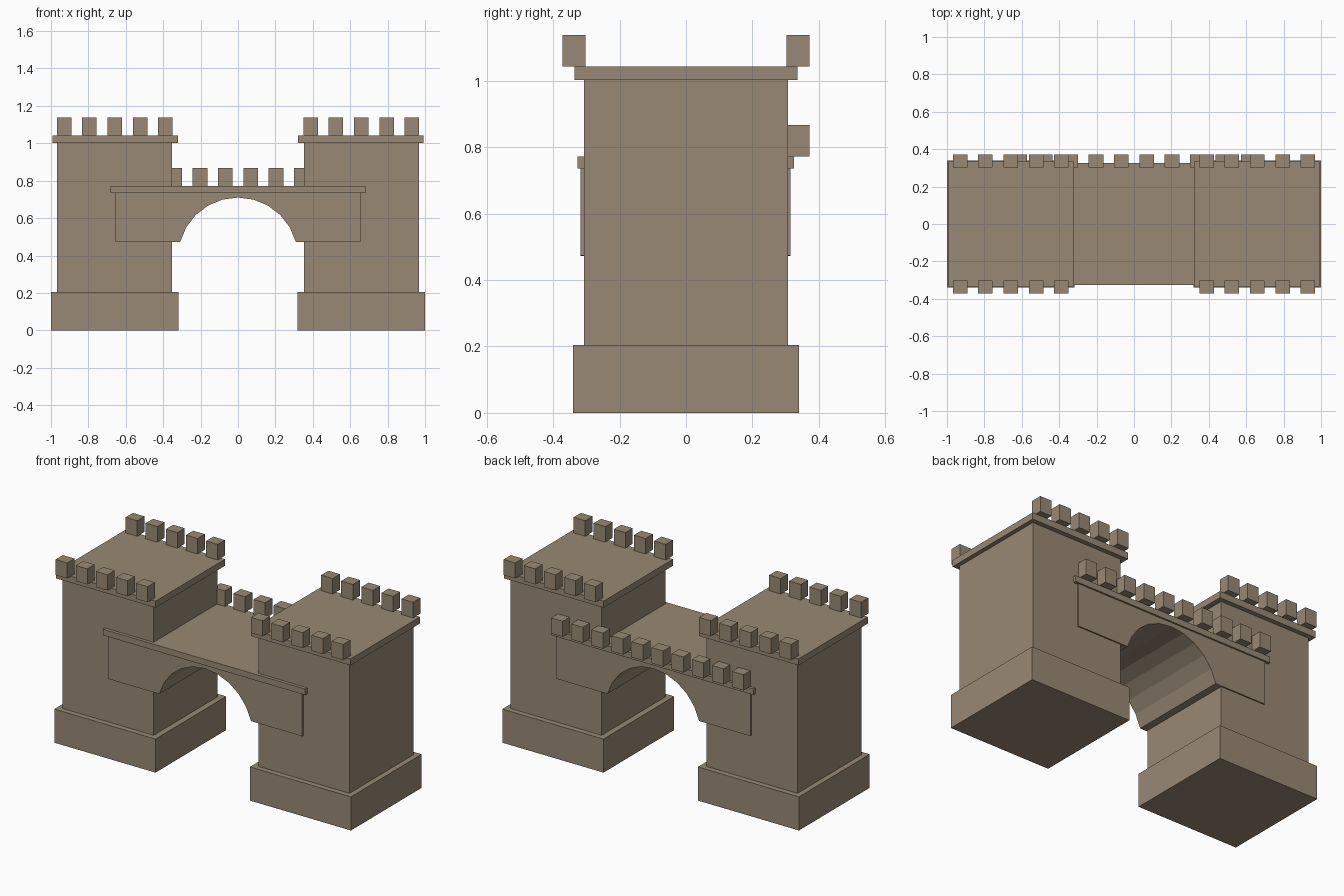
import bpy
import bmesh
from math import sin, cos, radians

default = bpy.data.objects.get("Cube")
if default:
    bpy.data.objects.remove(default, do_unlink=True)

# One stone colour throughout
stone = bpy.data.materials.new("tan_stone")
stone.use_nodes = True
colour = (0.315, 0.25, 0.177, 1)
stone.diffuse_color = colour
stone.node_tree.nodes["Principled BSDF"].inputs["Base Color"].default_value = colour


def finish(name, bm):
    bmesh.ops.recalc_face_normals(bm, faces=bm.faces)
    mesh = bpy.data.meshes.new(name)
    bm.to_mesh(mesh)
    bm.free()
    mesh.materials.append(stone)
    obj = bpy.data.objects.new(name, mesh)
    bpy.context.collection.objects.link(obj)


def add_block(bm, xs, ys, zs):
    verts = bmesh.ops.create_cube(bm, size=1)["verts"]
    for v in verts:
        v.co = [(lo + hi) / 2 + c * (hi - lo) for c, (lo, hi) in zip(v.co, (xs, ys, zs))]


def block(name, xs, ys, zs):
    bm = bmesh.new()
    add_block(bm, xs, ys, zs)
    finish(name, bm)


def merlon_row(name, centre, count, y, bottom, top):
    bm = bmesh.new()
    for i in range(count):
        x = centre + (i - (count - 1) / 2) * 0.1355
        add_block(bm, (x - 0.039, x + 0.039), (y - 0.035, y + 0.035), (bottom, top))
    finish(name, bm)


# Towers: base, shaft, cap and battlements
for side, s in (("left", 1), ("right", -1)):
    def span(inner, outer):
        return tuple(sorted((s * inner, s * outer)))

    block(side + "_tower_base", span(0.318, 1.0), (-0.34, 0.34), (0, 0.205))
    block(side + "_tower_shaft", span(0.354, 0.967), (-0.307, 0.307), (0.2, 1.005))
    block(side + "_tower_cap", span(0.322, 0.993), (-0.335, 0.335), (1.002, 1.042))
    for end, y in (("front", -0.337), ("back", 0.337)):
        merlon_row(f"{side}_tower_{end}_merlons", s * 0.659, 5, y, 1.042, 1.137)

# Bridge with a faceted arch cut into its profile
arch = [(0.32 * sin(radians(a)), 0.39 + 0.32 * cos(radians(a))) for a in range(-75, 76, 15)]
profile = [(-0.655, 0.473)] + arch + [(0.655, 0.473), (0.655, 0.74), (-0.655, 0.74)]
bm = bmesh.new()
face = bm.faces.new([bm.verts.new((x, -0.317, z)) for x, z in profile])
extruded = bmesh.ops.extrude_face_region(bm, geom=[face])["geom"]
bmesh.ops.translate(bm, vec=(0, 0.632, 0),
                    verts=[g for g in extruded if isinstance(g, bmesh.types.BMVert)])
finish("bridge_arch", bm)

# Bridge deck and its single parapet row on the back edge
block("bridge_deck", (-0.682, 0.682), (-0.327, 0.325), (0.735, 0.772))
merlon_row("bridge_back_merlons", 0, 10, 0.337, 0.772, 0.867)
